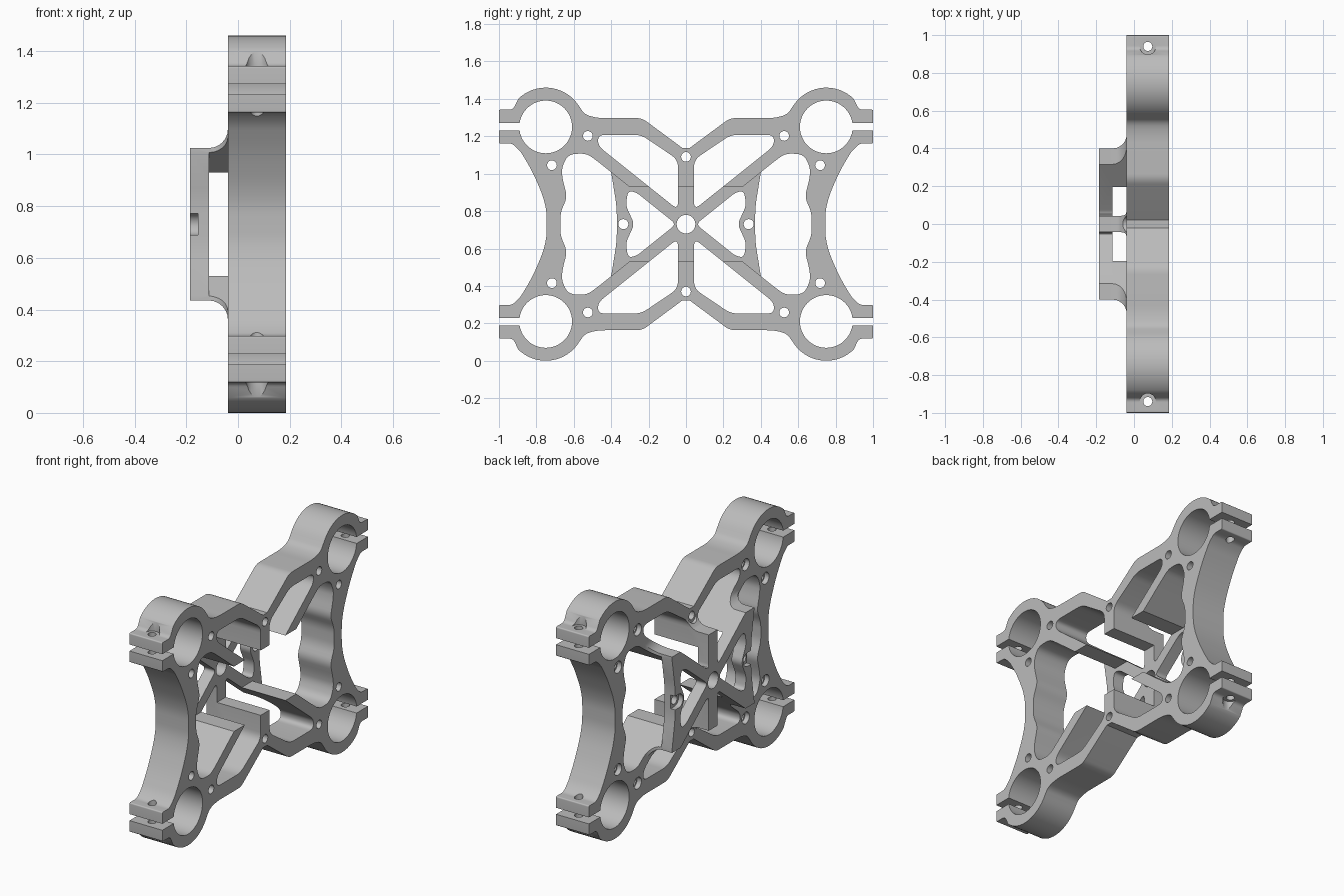
import bpy, bmesh, math
from mathutils import Vector

old = bpy.data.objects.get("Cube")
if old:
    bpy.data.objects.remove(old, do_unlink=True)

CZ = 0.73                                # height of the plate centre
BACK, STEP, MID, FRONT = -0.185, -0.113, -0.039, 0.185
FOUR = [(1, 1), (-1, 1), (-1, -1), (1, -1)]
SIDES = [(1, 1), (-1, 1)]
ENDS = [(1, 1), (1, -1)]

grey = bpy.data.materials.new("plain_grey")
grey.use_nodes = True
grey.diffuse_color = (0.5, 0.5, 0.5, 1)
grey.node_tree.nodes["Principled BSDF"].inputs["Base Color"].default_value = (0.5, 0.5, 0.5, 1)


def make(name, bm):
    bmesh.ops.recalc_face_normals(bm, faces=bm.faces)
    mesh = bpy.data.meshes.new(name)
    bm.to_mesh(mesh)
    bm.free()
    mesh.materials.append(grey)
    ob = bpy.data.objects.new(name, mesh)
    bpy.context.collection.objects.link(ob)
    return ob


def rounded(points, radius, steps=5):
    """Round the corners of a closed profile; a third value overrides the radius."""
    out = []
    n = len(points)
    for i, p in enumerate(points):
        a, b, c = (Vector(points[j % n][:2]) for j in (i - 1, i, i + 1))
        r = p[2] if len(p) > 2 else radius
        if r == 0:
            out.append(b)
            continue
        s = b + (a - b).normalized() * min(r, 0.45 * (a - b).length)
        e = b + (c - b).normalized() * min(r, 0.45 * (c - b).length)
        for k in range(steps + 1):
            t = k / steps
            out.append(s * (1 - t) ** 2 + b * 2 * t * (1 - t) + e * t * t)
    return out


def circle(y, z, r, n=32):
    return [(y + r * math.cos(math.tau * i / n), z + r * math.sin(math.tau * i / n)) for i in range(n)]


def box(y0, y1, z0, z1):
    return [(y0, z0), (y1, z0), (y1, z1), (y0, z1)]


def prism(name, profile, x0, x1, copies=((1, 1),)):
    """Extrude a (y, z) profile along x, with mirrored copies."""
    bm = bmesh.new()
    for sy, sz in copies:
        rings = [[bm.verts.new((x, p[0] * sy, CZ + p[1] * sz)) for p in profile] for x in (x0, x1)]
        bm.faces.new(rings[0])
        bm.faces.new(rings[1])
        for i in range(len(profile)):
            j = (i + 1) % len(profile)
            bm.faces.new((rings[0][i], rings[0][j], rings[1][j], rings[1][i]))
    return make(name, bm)


def upright_pins(r, z0, z1):
    """Vertical cylinders through the four clamp tabs."""
    bm = bmesh.new()
    for sy, sz in FOUR:
        made = bmesh.ops.create_cone(bm, cap_ends=True, segments=24, radius1=r, radius2=r, depth=z1 - z0)
        bmesh.ops.translate(bm, verts=made["verts"], vec=(0.073, 0.94 * sy, CZ + sz * (z0 + z1) / 2))
    return make("pin_cutter", bm)


def cut(ob, cutter):
    cutter.hide_render = True
    mod = ob.modifiers.new("cut", "BOOLEAN")
    mod.operation, mod.solver, mod.object = "DIFFERENCE", "EXACT", cutter
    bpy.context.view_layer.objects.active = ob
    bpy.ops.object.modifier_apply(modifier=mod.name)
    bpy.data.objects.remove(cutter, do_unlink=True)


def mirrored(quarter):
    """Complete a quarter profile running from the z axis to the y axis."""
    half = quarter + [(p[0], -p[1], *p[2:]) for p in reversed(quarter)]
    return half + [(-p[0], *p[1:]) for p in reversed(half)]


# Shared window profiles
top_window = rounded([(0.043, 0.077), (0.043, 0.345), (0.24, 0.478), (0.47, 0.478), (0.47, 0.418)], 0.04)
side_half = [(0.47, 0.334, 0.06), (0.53, 0.378), (0.63, 0.375, 0.06), (0.665, 0.3, 0.06),
             (0.66, 0.24), (0.635, 0.145), (0.672, 0.06)]
side_window = rounded([(0.053, 0)] + side_half + [(p[0], -p[1], *p[2:]) for p in reversed(side_half)], 0.035)

# Main frame: outline with four clamp rings
arc = [(0.75 + 0.21 * math.cos(math.radians(a)), 0.52 + 0.21 * math.sin(math.radians(a)), 0)
       for a in range(148, 40, -6)]
quarter = [(0.02, 0.408, 0), (0.235, 0.567, 0.03), (0.47, 0.567, 0.04), (0.54, 0.585, 0.05)] + arc + [
    (0.925, 0.612, 0.02), (1, 0.612, 0.008), (1, 0.432, 0.008), (0.93, 0.432, 0.02),
    (0.885, 0.39, 0.03), (0.82, 0.28, 0.06), (0.766, 0.155, 0.05), (0.745, 0.07, 0.04)]
frame = prism("clamp_frame", rounded(mirrored(quarter), 0.02), MID, FRONT)
cut(frame, prism("c", side_window, -1, 1, SIDES))
cut(frame, prism("c", top_window, -1, 1, FOUR))
cut(frame, prism("c", box(-0.5, 0.5, -0.2, 0.2), -1, 1))
cut(frame, prism("c", circle(0.75, 0.52, 0.141, 48), -1, 1, FOUR))
cut(frame, prism("c", box(0.8, 1.1, 0.502, 0.542), -1, 1, FOUR))
for y, z in ((0.525, 0.472), (0.717, 0.315)):
    cut(frame, prism("c", circle(y, z, 0.026, 20), -1, 1, FOUR))
    cut(frame, prism("c", circle(y, z, 0.036, 20), -1, MID + 0.03, FOUR))
cut(frame, prism("c", circle(0, 0.36, 0.026, 20), -1, 1, ENDS))
cut(frame, upright_pins(0.024, 0.38, 0.8))
cut(frame, upright_pins(0.043, 0.612, 0.8))

# Rear bracket: block that flares into the frame
bm = bmesh.new()
R = MID - STEP
stations = [(BACK, 0)] + [(STEP + R * math.sin(a), R * (1 - math.cos(a)))
                          for a in (math.pi / 2 * k / 6 for k in range(7))]
rings = [[bm.verts.new((x, sy * (0.4 + d), CZ + sz * (0.295 + d))) for sy, sz in FOUR] for x, d in stations]
bm.faces.new(rings[0])
bm.faces.new(rings[-1])
for a, b in zip(rings, rings[1:]):
    for i in range(4):
        j = (i + 1) % 4
        bm.faces.new((a[i], a[j], b[j], b[i]))
bracket = make("rear_cross_bracket", bm)

# Bracket openings, waisted sides and the gap behind the pocket
web_half = [(0.265, 0.17), (0.31, 0.178), (0.322, 0.1)]
web_hole = rounded([(0.053, 0)] + web_half + [(0.276, 0)] + [(y, -z) for y, z in reversed(web_half)], 0.03)
waist = rounded([(0.402, 0.29, 0), (0.37, 0.09), (0.37, -0.09), (0.402, -0.29, 0), (0.6, -0.29, 0), (0.6, 0.29, 0)], 0.05)
cut(bracket, prism("c", top_window, -1, 1, FOUR))
cut(bracket, prism("c", side_window, STEP, 1, SIDES))
cut(bracket, prism("c", box(-0.8, 0.8, -0.2, 0.2), STEP, 1))
cut(bracket, prism("c", web_hole, -1, 1, SIDES))
cut(bracket, prism("c", waist, -1, STEP + 0.01, SIDES))

# Bracket screw holes with their seats
cut(bracket, prism("c", circle(0, 0, 0.05), -1, 1))
cut(bracket, prism("c", circle(0.335, 0, 0.027, 20), -1, 1, SIDES))
seat = [(0.335 + 0.042 * math.cos(a), 0.042 * math.sin(a))
        for a in (math.pi / 2 + math.pi * k / 12 for k in range(13))]
cut(bracket, prism("c", seat + [(0.5, -0.042), (0.5, 0.042)], -1, BACK + 0.03, SIDES))
cut(bracket, prism("c", circle(0, 0.36, 0.042, 24), -1, 1, ENDS))

# Smooth curved walls, keep crisp edges
for ob in (frame, bracket):
    bpy.ops.object.select_all(action="DESELECT")
    ob.select_set(True)
    bpy.context.view_layer.objects.active = ob
    bpy.ops.object.shade_smooth_by_angle(angle=math.radians(30))
